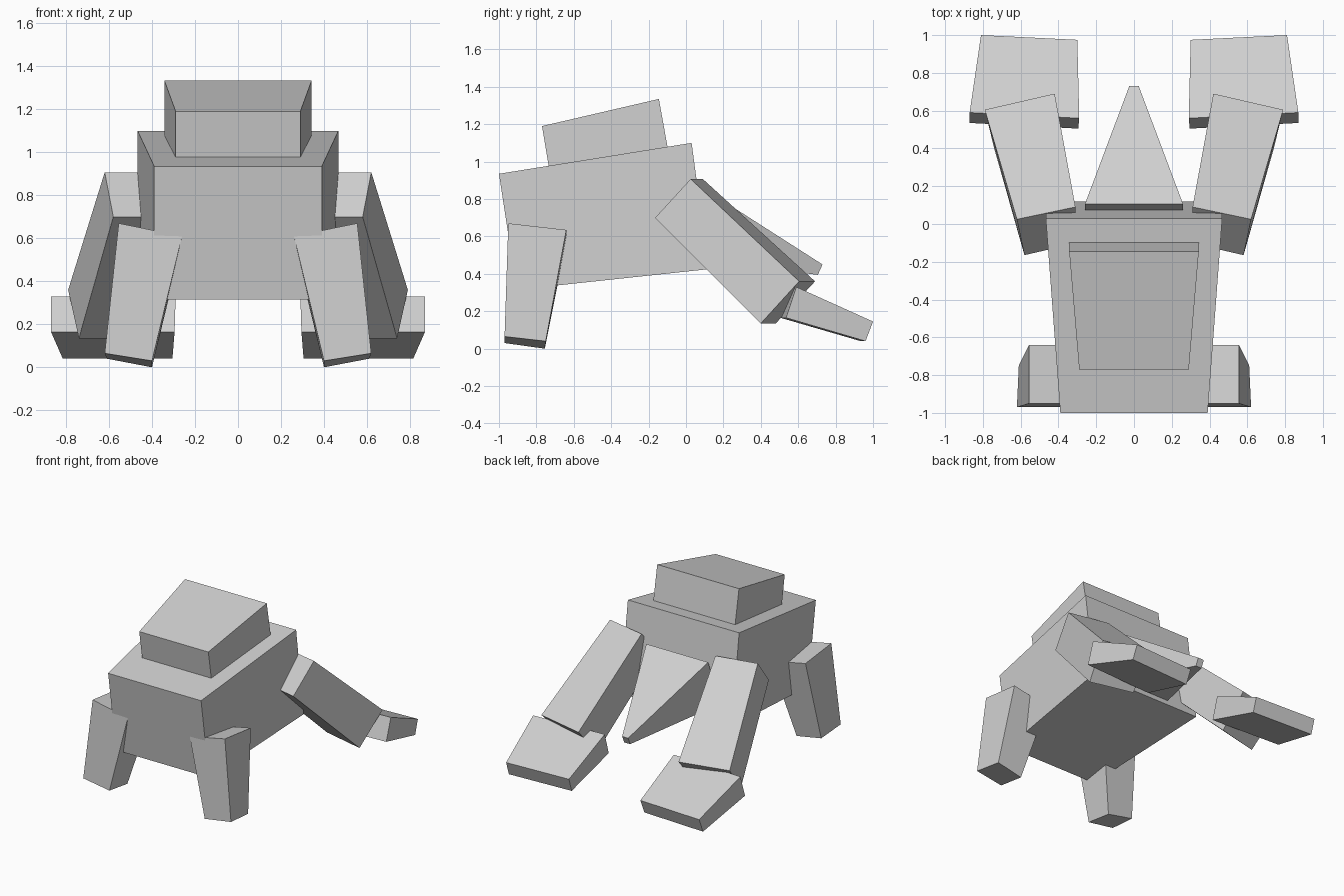
import bpy
import bmesh
from mathutils import Vector

default_cube = bpy.data.objects.get("Cube")
if default_cube:
    bpy.data.objects.remove(default_cube, do_unlink=True)

# One plain clay grey for the whole figure
grey = bpy.data.materials.new("light_grey")
grey.use_nodes = True
color = (0.63, 0.63, 0.63, 1)
grey.diffuse_color = color
grey.node_tree.nodes["Principled BSDF"].inputs["Base Color"].default_value = color


def block(name, start, end):
    """Six-sided block lofted between two four-corner ends."""
    bm = bmesh.new()
    a = [bm.verts.new(Vector(p)) for p in start]
    b = [bm.verts.new(Vector(p)) for p in end]
    bm.faces.new(a)
    bm.faces.new(b)
    for i in range(len(a)):
        j = (i + 1) % len(a)
        bm.faces.new((a[i], a[j], b[j], b[i]))
    bmesh.ops.recalc_face_normals(bm, faces=bm.faces)
    mesh = bpy.data.meshes.new(name)
    bm.to_mesh(mesh)
    bm.free()
    mesh.materials.append(grey)
    obj = bpy.data.objects.new(name, mesh)
    bpy.context.collection.objects.link(obj)
    return obj


def end_cap(half_width, top, bottom):
    """Symmetric rectangle from its top and bottom (y, z) points."""
    return [(-half_width, *top), (half_width, *top),
            (half_width, *bottom), (-half_width, *bottom)]


def limb_pair(name, start, end):
    """The same limb on both sides, given for the left (+x)."""
    for side, sign in (("left", 1), ("right", -1)):
        def flip(points):
            return [(sign * x, y, z) for x, y, z in points]
        block(f"{side}_{name}", flip(start), flip(end))


# Tapered body, narrow at the front
block("body",
      end_cap(0.39, (-1, 0.935), (-0.905, 0.315)),
      end_cap(0.467, (0.03, 1.1), (0.12, 0.425)))

# Raised block on the back, sunk slightly into the body
block("upper_block",
      end_cap(0.29, (-0.77, 1.19), (-0.725, 0.92)),
      end_cap(0.343, (-0.145, 1.335), (-0.09, 1.03)))

# Wedge-shaped tail
block("tail",
      end_cap(0.26, (0.105, 0.85), (-0.04, 0.48)),
      end_cap(0.025, (0.73, 0.45), (0.705, 0.395)))

# Short front legs, top end then bottom end
limb_pair("front_leg",
          [(0.555, -0.95, 0.67), (0.26, -0.95, 0.61),
           (0.26, -0.64, 0.575), (0.555, -0.64, 0.635)],
          [(0.62, -0.97, 0.065), (0.4, -0.97, 0.03),
           (0.4, -0.755, 0), (0.61, -0.75, 0.04)])

# Long hind legs, hip end then ankle end
limb_pair("hind_leg",
          [(0.62, 0.025, 0.907), (0.31, 0.09, 0.907),
           (0.3, -0.1, 0.7), (0.58, -0.165, 0.7)],
          [(0.79, 0.605, 0.36), (0.42, 0.69, 0.36),
           (0.41, 0.48, 0.135), (0.74, 0.4, 0.135)])

# Flat hind feet, heel end then toe end
limb_pair("hind_foot",
          [(0.87, 0.59, 0.33), (0.29, 0.56, 0.33),
           (0.295, 0.505, 0.165), (0.87, 0.535, 0.165)],
          [(0.81, 1, 0.145), (0.3, 0.975, 0.145),
           (0.305, 0.935, 0.04), (0.815, 0.96, 0.04)])
